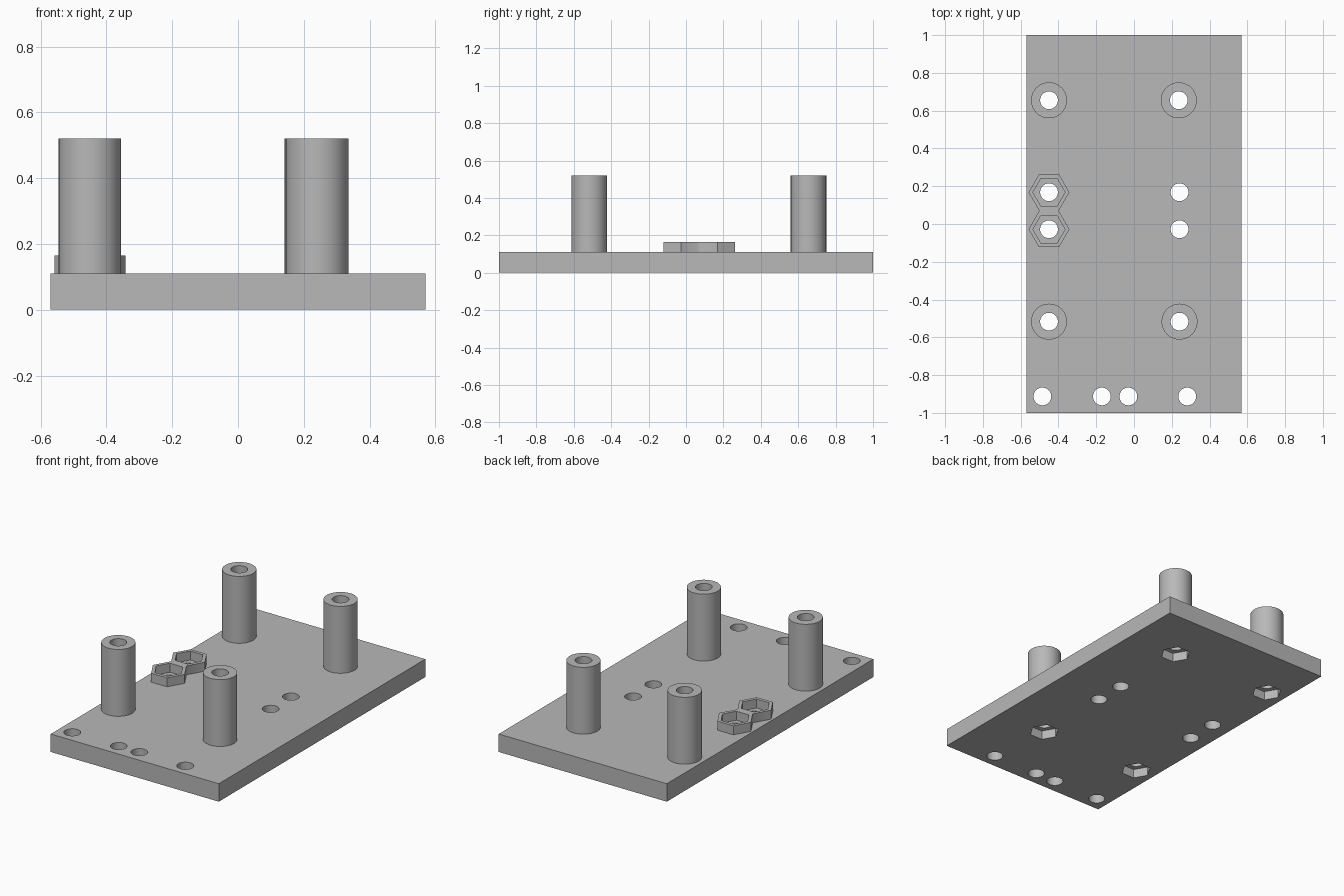
import bpy
import bmesh
from math import cos, sin, pi, radians

if "Cube" in bpy.data.objects:
    bpy.data.objects.remove(bpy.data.objects["Cube"], do_unlink=True)

PLATE_TOP, POST_TOP, COLLAR_TOP, POCKET_DEPTH = 0.11, 0.52, 0.165, 0.055
POST_R, HOLE_R, NUT_R, COLLAR_R = 0.095, 0.047, 0.085, 0.108
POSTS = {"back_right": (-0.45, 0.655), "back_left": (0.237, 0.655),
         "front_right": (-0.45, -0.517), "front_left": (0.241, -0.517)}
NUTS = [(-0.45, 0.168), (-0.45, -0.028)]
HOLES = [(0.241, 0.168), (0.241, -0.028)] + [(x, -0.913) for x in (-0.485, -0.17, -0.03, 0.282)]

grey = bpy.data.materials.new("grey_plastic")
grey.use_nodes = True
grey.diffuse_color = (0.48, 0.48, 0.48, 1)
grey.node_tree.nodes["Principled BSDF"].inputs["Base Color"].default_value = grey.diffuse_color


def ring(center, radius, sides, start=0.0):
    """Corner points of a regular polygon."""
    angles = [start + 2 * pi * i / sides for i in range(sides)]
    return [(center[0] + radius * cos(a), center[1] + radius * sin(a)) for a in angles]


def prisms(name, outlines, bottom, top):
    """One object made of straight prisms over the given outlines."""
    bm = bmesh.new()
    for outline in outlines:
        low = [bm.verts.new((x, y, bottom)) for x, y in outline]
        high = [bm.verts.new((x, y, top)) for x, y in outline]
        bm.faces.new(low[::-1])
        bm.faces.new(high)
        for i in range(len(low)):
            j = (i + 1) % len(low)
            bm.faces.new((low[i], low[j], high[j], high[i]))
    mesh = bpy.data.meshes.new(name)
    bm.to_mesh(mesh)
    bm.free()
    mesh.materials.append(grey)
    obj = bpy.data.objects.new(name, mesh)
    bpy.context.collection.objects.link(obj)
    return obj


def activate(obj):
    bpy.ops.object.select_all(action="DESELECT")
    obj.select_set(True)
    bpy.context.view_layer.objects.active = obj


def cut(obj, *cutters):
    activate(obj)
    for cutter in cutters:
        mod = obj.modifiers.new("cut", "BOOLEAN")
        mod.operation, mod.solver, mod.object = "DIFFERENCE", "EXACT", cutter
        bpy.ops.object.modifier_apply(modifier=mod.name)
    bpy.ops.object.shade_smooth_by_angle(angle=radians(30))


# Cutters: round bores, hexagonal pockets below and nut seats above
centers = list(POSTS.values()) + NUTS + HOLES
bores = prisms("bore_cutter", [ring(c, HOLE_R, 40) for c in centers], -0.2, 0.8)
pockets = prisms("pocket_cutter", [ring(c, NUT_R, 6) for c in POSTS.values()], -0.2, POCKET_DEPTH)
seats = prisms("seat_cutter", [ring(c, NUT_R, 6) for c in NUTS], 0.05, 0.3)

# Base plate
corners = [(-0.57, -1), (0.57, -1), (0.57, 1), (-0.57, 1)]
cut(prisms("base_plate", [corners], 0, PLATE_TOP), pockets, bores)

# Standoff posts
for place, center in POSTS.items():
    post = prisms(place + "_post", [ring(center, POST_R, 56)], PLATE_TOP, POST_TOP)
    cut(post, bores)

# Two hexagonal nut collars joined by a short web
outline = ring(NUTS[0], COLLAR_R, 6, -pi / 3) + ring(NUTS[1], COLLAR_R, 6, 2 * pi / 3)
cut(prisms("nut_collars", [outline], PLATE_TOP, COLLAR_TOP), seats)

for cutter in (bores, pockets, seats):
    bpy.data.objects.remove(cutter, do_unlink=True)
